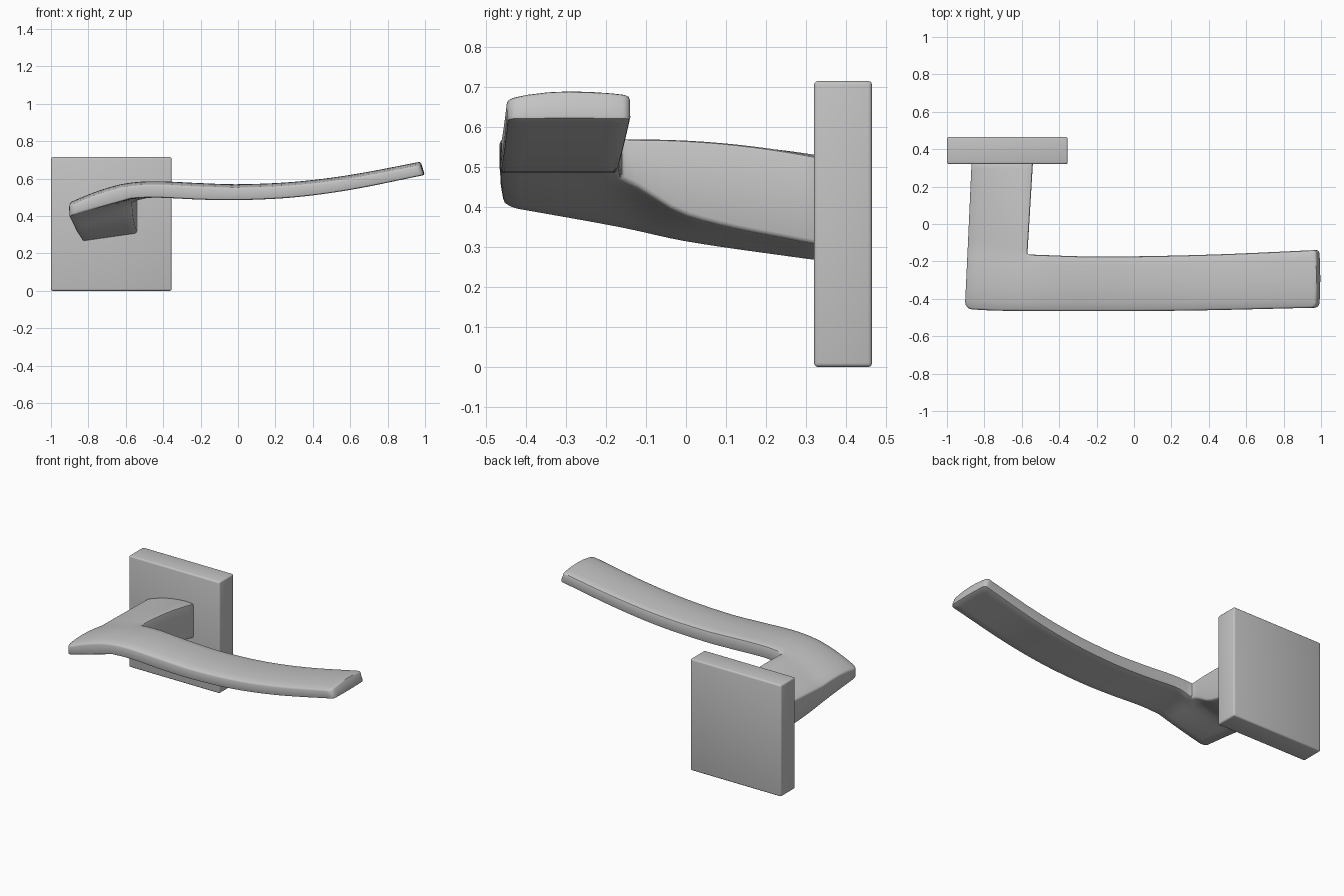
import bpy, bmesh, math

if "Cube" in bpy.data.objects:
    bpy.data.objects.remove(bpy.data.objects["Cube"], do_unlink=True)

metal = bpy.data.materials.new("satin_grey_metal")
metal.use_nodes = True
GREY = (0.55, 0.55, 0.55, 1)
metal.diffuse_color = GREY
metal.node_tree.nodes["Principled BSDF"].inputs["Base Color"].default_value = GREY


def lerp(a, b, t):
    return a + (b - a) * t


def curve(points, x):
    """Smooth curve through (x, value) points."""
    x = min(max(x, points[0][0]), points[-1][0])
    last = len(points) - 1

    def slope(k):
        a, b = points[max(k - 1, 0)], points[min(k + 1, last)]
        return (b[1] - a[1]) / (b[0] - a[0])

    k = 0
    while k < last - 1 and x > points[k + 1][0]:
        k += 1
    (x0, y0), (x1, y1) = points[k], points[k + 1]
    h = x1 - x0
    t = (x - x0) / h
    s = t * t * (3 - 2 * t)
    return (lerp(y0, y1, s) + h * slope(k) * t * (1 - t) ** 2
            - h * slope(k + 1) * t * t * (1 - t))


def finish(bm, name, width, segments):
    """Round every hard edge, then make a smooth shaded object."""
    bmesh.ops.recalc_face_normals(bm, faces=bm.faces[:])
    hard = [e for e in bm.edges if e.calc_face_angle(0) > math.radians(38)]
    bmesh.ops.bevel(bm, geom=hard, offset=width, segments=segments,
                    profile=0.5, affect='EDGES', clamp_overlap=True)
    mesh = bpy.data.meshes.new(name)
    bm.to_mesh(mesh)
    bm.free()
    obj = bpy.data.objects.new(name, mesh)
    bpy.context.collection.objects.link(obj)
    mesh.materials.append(metal)
    bpy.ops.object.select_all(action='DESELECT')
    obj.select_set(True)
    bpy.context.view_layer.objects.active = obj
    bpy.ops.object.shade_smooth_by_angle(angle=math.radians(40))


# Square wall plate
bm = bmesh.new()
bmesh.ops.create_cube(bm, size=1)
bmesh.ops.scale(bm, vec=(0.645, 0.145, 0.715), verts=bm.verts)
bmesh.ops.translate(bm, vec=(-0.6775, 0.3925, 0.3575), verts=bm.verts)
finish(bm, "wall_plate", 0.01, 3)

# Height profiles along the lever (by x) and the neck underside (by y)
RIDGE = [(-0.905, 0.47), (-0.8, 0.515), (-0.7, 0.55), (-0.6, 0.575), (-0.45, 0.586),
         (-0.2, 0.576), (0, 0.57), (0.3, 0.583), (0.6, 0.62), (1, 0.695)]
UNDER = [(-0.57, 0.494), (-0.45, 0.499), (-0.2, 0.488), (0, 0.485),
         (0.3, 0.5), (0.6, 0.54), (1, 0.62)]
LEFT_UNDER = [(-0.46, 0.4), (-0.16, 0.345), (0, 0.312), (0.33, 0.265)]
RIGHT_UNDER = [(-0.46, 0.494), (-0.165, 0.47), (0, 0.38), (0.33, 0.306)]
# Plan outline of the lever
FRONT = [(-0.905, -0.455), (-0.7, -0.464), (0.2, -0.464), (1, -0.447)]
BACK = [(-0.57, -0.163), (-0.2, -0.174), (0.4, -0.164), (1, -0.138)]
NECK_COLS, LEVER_COLS, LEVER_ROWS, NECK_ROWS = 6, 36, 6, 12


def position(i, j, top):
    t = min(j / LEVER_ROWS, 1)
    v = max(j - LEVER_ROWS, 0) / NECK_ROWS
    if i <= NECK_COLS:
        u = i / NECK_COLS
        depth = (t * 0.3 + v * 0.5) / 0.8
        left = lerp(-0.905, -0.87 if top else -0.83, depth)
        x = lerp(left, lerp(-0.57, -0.54, v), u)
    else:
        u = 1
        end = (0.972 if top else 0.994) + 0.02 * t * (1 - t)
        x = lerp(-0.57, end, (i - NECK_COLS) / LEVER_COLS)
    y = lerp(lerp(curve(FRONT, x), curve(BACK, x), t), 0.335, v)
    if top:
        crown = (1 - 2 * t) ** 2 * (0.018 if t < 0.5 else 0.009 * (1 - v))
        z = curve(RIDGE, x if v == 0 else lerp(-0.905, -0.57, u))
        z -= crown + 0.055 * v * v * u - 0.03 * v * u * (1 - u)
    elif i <= NECK_COLS:
        z = lerp(curve(LEFT_UNDER, y), curve(RIGHT_UNDER, y), u)
    else:
        fade = max(0, 1 - (x + 0.57) / 0.12) ** 2
        z = curve(UNDER, x) + fade * (curve(RIGHT_UNDER, y) - 0.494)
    return x, y, z


# L-shaped handle: a grid of cells with a top, an underside and side walls
bm = bmesh.new()
corners = {}


def vert(i, j, top):
    key = (i, j, top)
    if key not in corners:
        corners[key] = bm.verts.new(position(*key))
    return corners[key]


cells = {(i, j) for i in range(NECK_COLS + LEVER_COLS)
         for j in range(LEVER_ROWS + NECK_ROWS)
         if i < NECK_COLS or j < LEVER_ROWS}
for i, j in sorted(cells):
    ring = [(i, j), (i + 1, j), (i + 1, j + 1), (i, j + 1)]
    for top in (True, False):
        bm.faces.new([vert(*p, top) for p in ring])
    for k, (dx, dy) in enumerate([(0, -1), (1, 0), (0, 1), (-1, 0)]):
        if (i + dx, j + dy) not in cells:
            a, b = ring[k], ring[(k + 1) % 4]
            bm.faces.new([vert(*a, True), vert(*b, True), vert(*b, False), vert(*a, False)])

# Round the upright corners at the elbow and the tip
tip = NECK_COLS + LEVER_COLS
for spot, radius in (((0, 0), 0.04), ((tip, 0), 0.025), ((tip, LEVER_ROWS), 0.02)):
    edge = bm.edges.get([corners[(*spot, True)], corners[(*spot, False)]])
    bmesh.ops.bevel(bm, geom=[edge], offset=radius, segments=4, profile=0.5, affect='EDGES')
finish(bm, "lever_handle", 0.01, 2)
